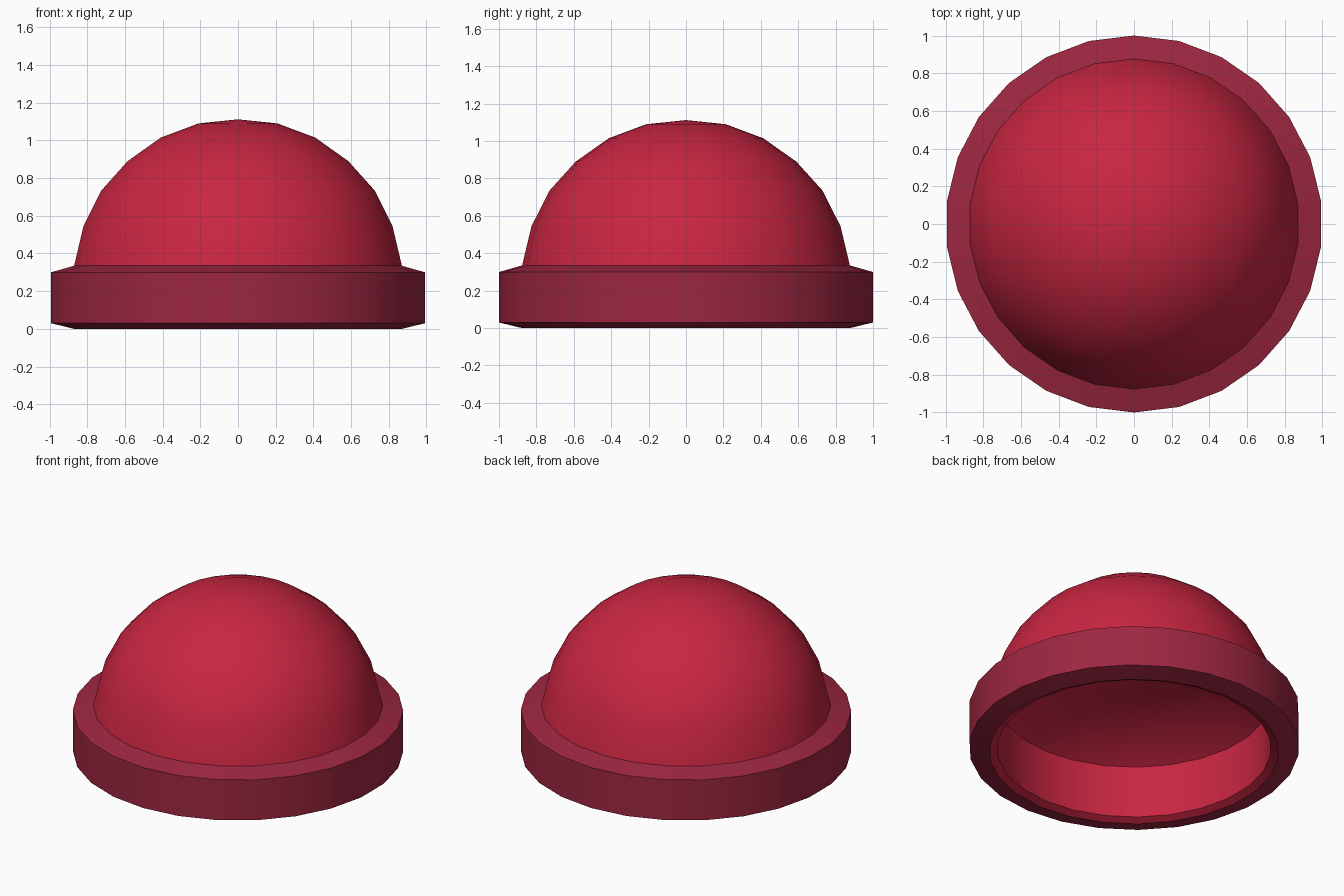
import bpy, bmesh, math

if "Cube" in bpy.data.objects:
    bpy.data.objects.remove(bpy.data.objects["Cube"])

SIDES = 26


def material(name, rgb):
    m = bpy.data.materials.new(name)
    m.diffuse_color = (*rgb, 1)
    m.use_nodes = True
    m.node_tree.nodes["Principled BSDF"].inputs["Base Color"].default_value = m.diffuse_color
    return m


def lathe(name, profile, mat):
    """Spin an (r, z) profile about z; r = 0 becomes a single pole."""
    bm = bmesh.new()
    rings = []
    for r, z in profile:
        if r == 0:
            rings.append([bm.verts.new((0, 0, z))] * SIDES)
        else:
            angles = [math.pi / 2 + 2 * math.pi * i / SIDES for i in range(SIDES)]
            rings.append([bm.verts.new((r * math.cos(a), r * math.sin(a), z)) for a in angles])
    for low, high in zip(rings, rings[1:]):
        for i in range(SIDES):
            j = (i + 1) % SIDES
            bm.faces.new(list(dict.fromkeys((low[i], low[j], high[j], high[i]))))
    me = bpy.data.meshes.new(name)
    bm.to_mesh(me)
    bm.free()
    me.materials.append(mat)
    ob = bpy.data.objects.new(name, me)
    bpy.context.collection.objects.link(ob)
    bpy.ops.object.select_all(action='DESELECT')
    ob.select_set(True)
    bpy.context.view_layer.objects.active = ob
    bpy.ops.object.shade_smooth_by_angle(angle=math.radians(30))
    return ob


red = material("bright red", (0.578, 0.019, 0.053))
dark_red = material("dark red", (0.335, 0.020, 0.052))

# Rounded crown
lathe("dome", [(0.876, 0.335), (0.826, 0.545), (0.73, 0.735), (0.59, 0.89),
               (0.413, 1.015), (0.212, 1.09), (0, 1.112)], red)

# Thick band around the base, bevelled above and below
lathe("rim", [(0.876, 0), (1.0, 0.03), (1.0, 0.30), (0.876, 0.335)], dark_red)

# Hollow inside: lip, straight wall, sloped shoulder and flat ceiling
lathe("lining", [(0, 0.52), (0.565, 0.52), (0.83, 0.37), (0.83, 0.022), (0.876, 0)][::-1],
      red).data.flip_normals()
bpy.data.objects["lining"].data.flip_normals()
